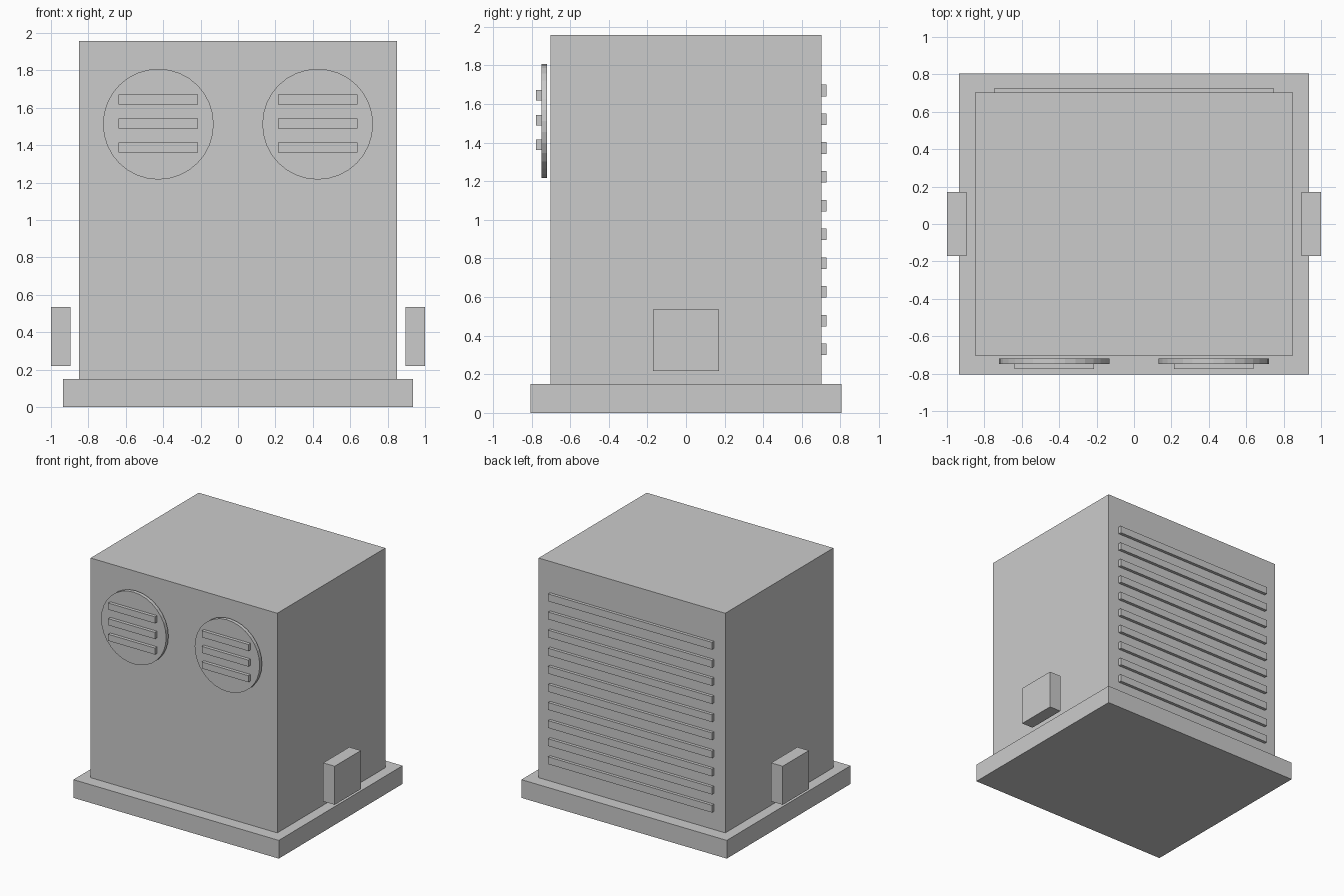
import bpy, math

if "Cube" in bpy.data.objects:
    bpy.data.objects.remove(bpy.data.objects["Cube"])


def box(name, x, y, z):
    """Box from (min, max) extents on each axis."""
    bpy.ops.mesh.primitive_cube_add(
        size=1, location=[(a + b) / 2 for a, b in (x, y, z)])
    ob = bpy.context.object
    ob.name = name
    ob.scale = [b - a for a, b in (x, y, z)]
    bpy.ops.object.transform_apply(location=False, rotation=False, scale=True)
    return ob


# Plinth and cabinet
box("base_plinth", (-0.935, 0.935), (-0.805, 0.805), (0, 0.15))
box("cabinet", (-0.85, 0.85), (-0.703, 0.703), (0.15, 1.958))

for side, s in (("left", -1), ("right", 1)):
    # Side connection box, standing off the cabinet wall
    box(f"{side}_side_box", sorted((s * 0.895, s * 1.0)), (-0.17, 0.17), (0.218, 0.535))

    # Round front fan cover
    cx = s * 0.426
    bpy.ops.mesh.primitive_cylinder_add(
        vertices=32, radius=0.296, depth=0.03,
        location=(cx, -0.734, 1.512), rotation=(math.pi / 2, 0, 0))
    bpy.context.object.name = f"{side}_fan_cover"

    # Three slats on the fan cover
    for i in range(3):
        z = 1.388 + i * 0.1285
        box(f"{side}_fan_slat_{i + 1}", (cx - 0.2125, cx + 0.2125),
            (-0.776, -0.748), (z - 0.027, z + 0.027))

# Louvre slats up the back
for i in range(10):
    z = 0.329 + i * 0.149
    box(f"back_louvre_{i + 1}", (-0.746, 0.746), (0.698, 0.728), (z - 0.03, z + 0.03))
